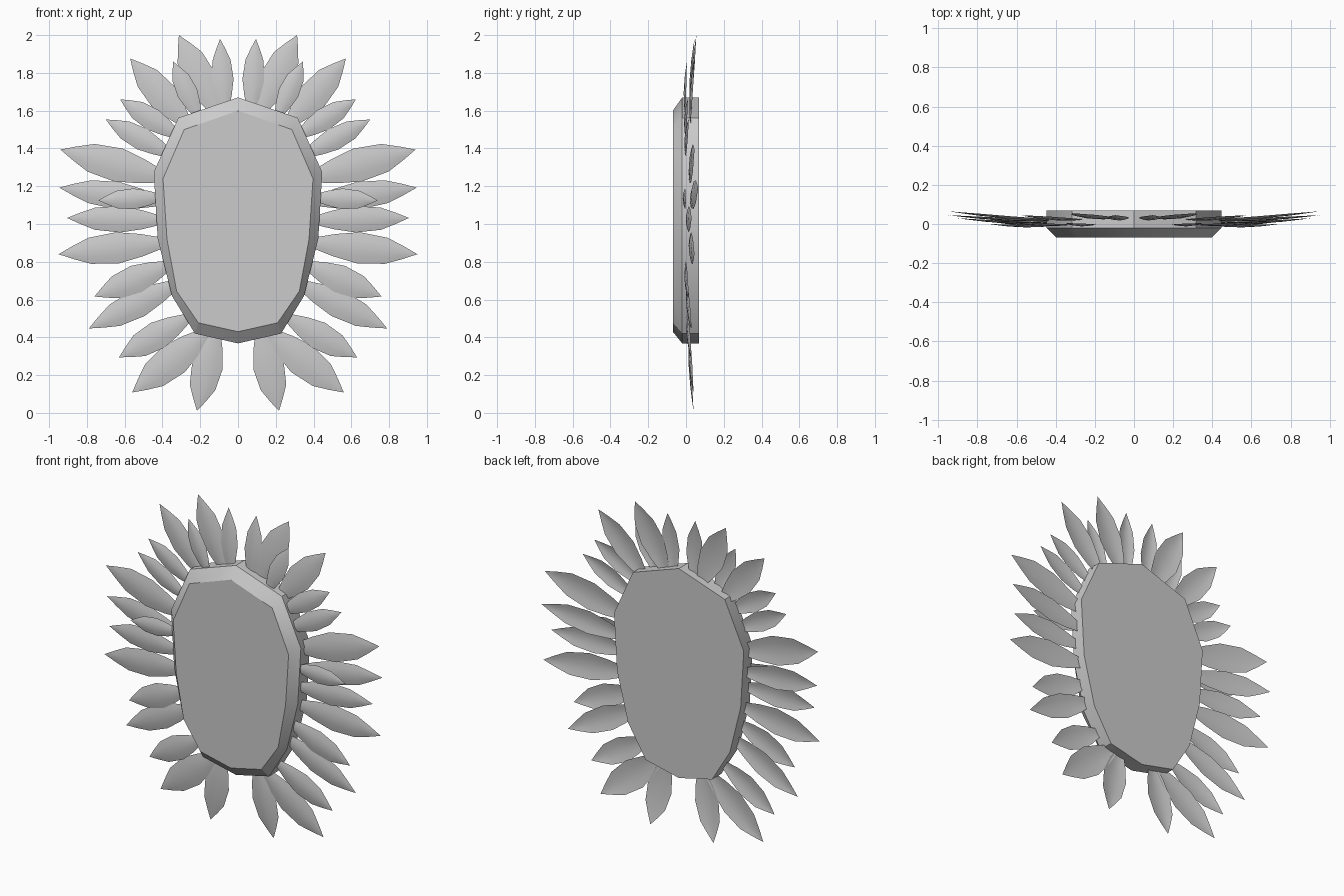
import bpy, bmesh, math
from mathutils import Vector

cube = bpy.data.objects.get("Cube")
if cube:
    bpy.data.objects.remove(cube, do_unlink=True)

grey = bpy.data.materials.new("plain grey")
grey.use_nodes = True
grey.diffuse_color = (0.6, 0.6, 0.6, 1)
grey.node_tree.nodes["Principled BSDF"].inputs["Base Color"].default_value = (0.6, 0.6, 0.6, 1)


def finish(name, bm, angle):
    mesh = bpy.data.meshes.new(name)
    bm.to_mesh(mesh)
    bm.free()
    obj = bpy.data.objects.new(name, mesh)
    bpy.context.collection.objects.link(obj)
    mesh.materials.append(grey)
    bpy.ops.object.select_all(action='DESELECT')
    obj.select_set(True)
    bpy.context.view_layer.objects.active = obj
    bpy.ops.object.shade_smooth_by_angle(angle=math.radians(angle))
    return obj


# Central plaque: half outlines, mirrored into full rings
OUTER = [(0, 1.67), (.316, 1.562), (.446, 1.275), (.425, .92), (.35, .62), (.228, .42), (0, .368)]
INNER = [(0, 1.6), (.285, 1.5), (.397, 1.24), (.376, .92), (.325, .645), (.21, .477), (0, .43)]


def ring(bm, half, y):
    full = half + [(-x, z) for x, z in half[-2:0:-1]]
    return [bm.verts.new((x, y, z)) for x, z in full]


bm = bmesh.new()
rings = [ring(bm, INNER, -.07), ring(bm, OUTER, -.02), ring(bm, OUTER, .07)]
for a, b in zip(rings, rings[1:]):
    for i in range(len(a)):
        j = (i + 1) % len(a)
        bm.faces.new((a[i], a[j], b[j], b[i]))
bm.faces.new(rings[0])
bm.faces.new(rings[-1])
bmesh.ops.recalc_face_normals(bm, faces=bm.faces)
finish("plaque", bm, 30)

# Petals: base x, base z, tip x, tip z, width, base y, tip y
PETALS = [
    (.07, 1.6, .095, 1.98, .115, .02, .045),
    (.12, 1.6, .313, 2.0, .17, .025, .055),
    (.21, 1.57, .344, 1.86, .11, -.005, .005),
    (.27, 1.53, .571, 1.876, .16, .02, .045),
    (.32, 1.47, .624, 1.66, .12, -.005, .01),
    (.36, 1.37, .70, 1.553, .12, -.005, .015),
    (.40, 1.25, .94, 1.394, .18, .015, .045),
    (.41, 1.12, .947, 1.193, .145, .02, .065),
    (.41, 1.14, .74, 1.125, .11, -.01, .0),
    (.41, 1.02, .905, 1.032, .14, .0, .03),
    (.40, .9, .95, .84, .165, .015, .045),
    (.37, .78, .76, .616, .15, -.005, .015),
    (.33, .68, .79, .447, .15, .0, .03),
    (.27, .5, .63, .294, .15, .005, .03),
    (.17, .42, .56, .108, .18, .015, .04),
    (.12, .43, .217, .01, .165, .015, .04),
]
SHAPE = [(0, .35), (.2, .72), (.43, 1), (.7, .84), (.86, .42)]


def petal(bm, bx, bz, tx, tz, width, by, ty, side):
    base, tip = Vector((bx * side, by, bz)), Vector((tx * side, ty, tz))
    axis = tip - base
    across = Vector((axis.z, 0, -axis.x)).normalized()
    rows = []
    for t, w in SHAPE:
        row = []
        for s in (-1, -.5, 0, .5, 1):
            p = base + axis * t + across * (s * w * width / 2)
            # the blade arches forward along its length and cups at its edges
            p.y += .012 * s * s * w - .012 * math.sin(math.pi * t)
            row.append(bm.verts.new(p))
        rows.append(row)
    for a, b in zip(rows, rows[1:]):
        for i in range(4):
            bm.faces.new((a[i], a[i + 1], b[i + 1], b[i]))
    point = bm.verts.new(tip)
    for i in range(4):
        bm.faces.new((rows[-1][i], rows[-1][i + 1], point))


for side, label in ((1, "left"), (-1, "right")):
    for n, spec in enumerate(PETALS, 1):
        bm = bmesh.new()
        petal(bm, *spec, side)
        bm.normal_update()
        if sum(f.normal.y for f in bm.faces) > 0:
            bmesh.ops.reverse_faces(bm, faces=bm.faces)
        finish(f"petal_{label}_{n}", bm, 60)
